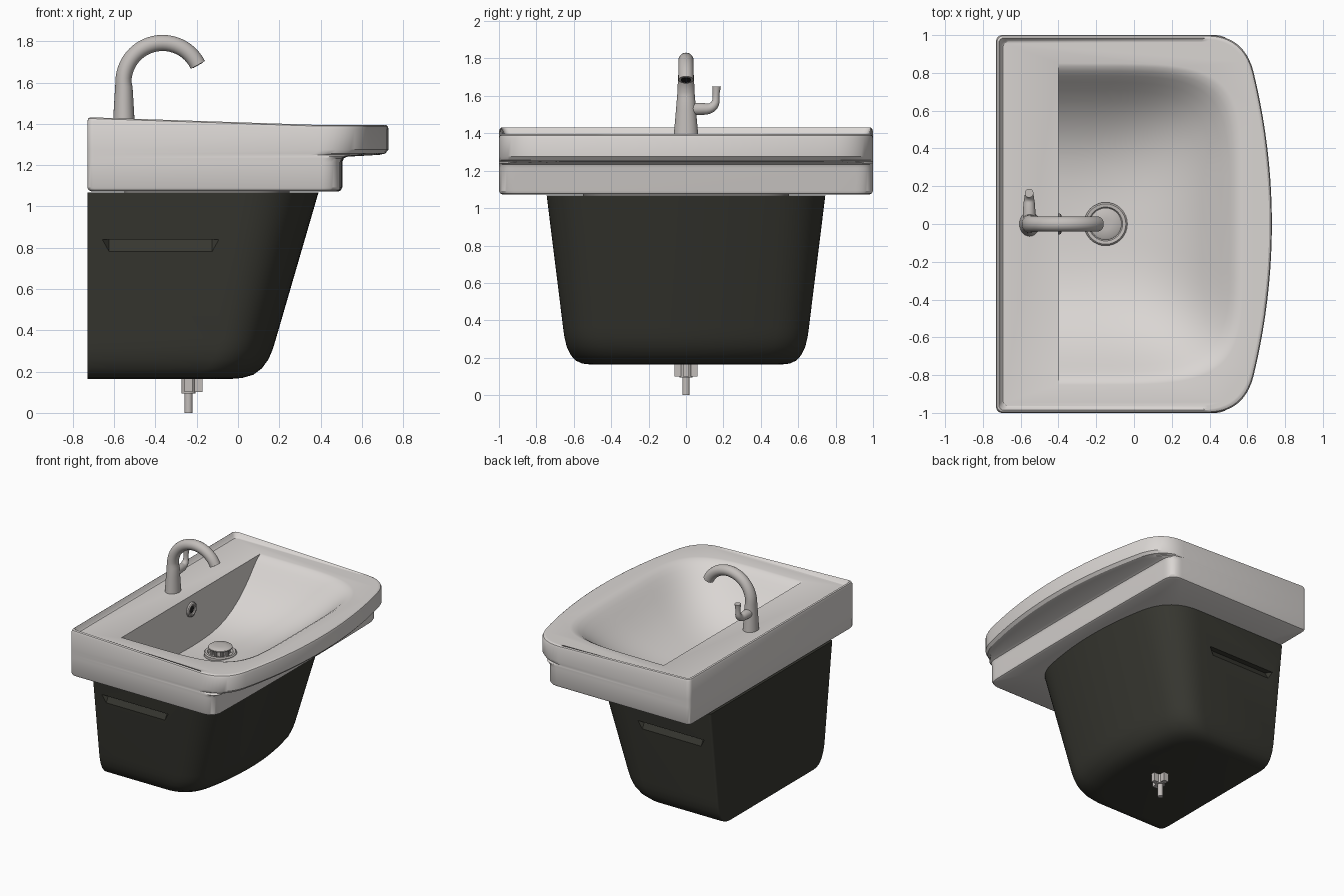
import bpy, bmesh, math
from mathutils import Vector

if "Cube" in bpy.data.objects:
    bpy.data.objects.remove(bpy.data.objects["Cube"])


def material(name, rgb):
    m = bpy.data.materials.new(name)
    m.diffuse_color = (*rgb, 1)
    m.use_nodes = True
    m.node_tree.nodes["Principled BSDF"].inputs["Base Color"].default_value = m.diffuse_color
    return m


CERAMIC = material("ceramic", (0.70, 0.67, 0.65))
DARK = material("dark_cabinet", (0.038, 0.038, 0.03))
METAL = material("metal", (0.54, 0.51, 0.49))
HOLE = material("hole_black", (0.015, 0.015, 0.015))


def loft(name, rings, mat=None):
    """Closed solid skinned through rings that share one point count."""
    bm = bmesh.new()
    vs = [[bm.verts.new(p) for p in r] for r in rings]
    n = len(rings[0])
    for a, b in zip(vs, vs[1:]):
        for i in range(n):
            j = (i + 1) % n
            bm.faces.new((a[i], a[j], b[j], b[i]))
    bm.faces.new(vs[0])
    bm.faces.new(vs[-1])
    bmesh.ops.recalc_face_normals(bm, faces=bm.faces)
    me = bpy.data.meshes.new(name)
    bm.to_mesh(me)
    bm.free()
    ob = bpy.data.objects.new(name, me)
    bpy.context.collection.objects.link(ob)
    if mat:
        me.materials.append(mat)
    return ob


def smooth(ob, angle=35):
    bpy.ops.object.select_all(action='DESELECT')
    ob.select_set(True)
    bpy.context.view_layer.objects.active = ob
    bpy.ops.object.shade_smooth_by_angle(angle=math.radians(angle))


def cut(ob, cutter):
    mod = ob.modifiers.new("cut", 'BOOLEAN')
    mod.operation, mod.solver, mod.object = 'DIFFERENCE', 'EXACT', cutter
    bpy.ops.object.select_all(action='DESELECT')
    ob.select_set(True)
    bpy.context.view_layer.objects.active = ob
    bpy.ops.object.modifier_apply(modifier=mod.name)
    bpy.data.objects.remove(cutter)


def outline(z, front, w, bulge, rf, back=-0.73, rb=0.03, inset=0.0):
    """Plan outline with a bowed front; z is a number or a function of x."""
    front, w, back = front - inset, w - inset, back + inset
    fx = lambda y: front - bulge * (y / w) ** 2
    half = [(fx(y), y) for y in [(w - rf) * i / 10 for i in range(11)]]
    a, c, b = half[-1], (front - bulge, w), (front - bulge - rf, w)
    for i in range(1, 13):
        t = i / 12
        half.append(tuple((1 - t) ** 2 * a[k] + 2 * t * (1 - t) * c[k] + t * t * b[k] for k in (0, 1)))
    for i in range(5):
        t = math.radians(90 + 22.5 * i)
        half.append((back + rb + rb * math.cos(t), w - rb + rb * math.sin(t)))
    pts = half + [(x, -y) for x, y in reversed(half[1:])]
    return [(x, y, z(x) if callable(z) else z) for x, y in pts]


def tube(name, path, radii, mat, n=20):
    """Round tube along a path; each radius is (along the bend plane, across it)."""
    path = [Vector(p) for p in path]
    side = Vector((0, 1, 0)) if abs(path[0].y - path[-1].y) < 1e-6 else Vector((1, 0, 0))
    rings = []
    for i, p in enumerate(path):
        t = (path[min(i + 1, len(path) - 1)] - path[max(i - 1, 0)]).normalized()
        u = side.cross(t)
        ru, rs = radii[i]
        rings.append([p + u * ru * math.cos(q) + side * rs * math.sin(q)
                      for q in [2 * math.pi * k / n for k in range(n)]])
    ob = loft(name, rings, mat)
    smooth(ob)
    return ob


def lathe(name, x, y, profile, mat, n=32):
    rings = [[(x + r * math.cos(2 * math.pi * k / n), y + r * math.sin(2 * math.pi * k / n), z)
              for k in range(n)] for r, z in profile]
    ob = loft(name, rings, mat)
    smooth(ob)
    return ob


# Basin: hidden bowl underside, lower body, overhanging rim, then a lip falling to the deck
DECK = 1.395
top = lambda x: DECK + 0.037 * min(1, max(0, (0.38 - x) / 1.1))
rim = dict(w=1.0, bulge=0.15, rf=0.19)
low = dict(w=1.0, bulge=0.012, rf=0.09)
stub = dict(front=0.25, w=0.55, bulge=0.05, rf=0.15, back=-0.55)
basin = loft("basin", [
    outline(0.96, **stub), outline(1.073, **stub),
    outline(1.073, 0.505, inset=0.018, **low),
    outline(1.079, 0.505, inset=0.006, **low),
    outline(1.092, 0.505, **low), outline(1.215, 0.505, **low),
    outline(1.233, 0.513, **low), outline(1.241, 0.53, **low),
    outline(1.25, 0.685, **rim), outline(1.256, 0.712, **rim),
    outline(1.275, 0.73, **rim),
    outline(lambda x: top(x) - 0.02, 0.73, **rim),
    outline(lambda x: top(x) - 0.006, 0.73, inset=0.005, **rim),
    outline(top, 0.73, inset=0.014, **rim),
    outline(lambda x: top(x) * 0.75 + DECK * 0.25, 0.73, inset=0.02, **rim),
    outline(lambda x: top(x) * 0.2 + DECK * 0.8, 0.73, inset=0.028, **rim),
    outline(DECK, 0.73, inset=0.036, **rim)], CERAMIC)

# Bowl with a flat upright back wall and curved sides and front
rings = []
for rho, z in [(0.03, 1.0), (0.15, 1.003), (0.28, 1.01), (0.4, 1.028), (0.5, 1.054),
               (0.6, 1.093), (0.7, 1.148), (0.78, 1.205), (0.85, 1.265), (0.9, 1.313),
               (0.94, 1.35), (0.97, 1.375), (1.0, 1.391), (1.02, 1.3952), (1.02, 1.6)]:
    p = 2.2 + 3.0 * rho
    ring = []
    for k in range(49):
        t = math.radians(-90 + 180 * k / 48)
        c, s = max(0.0, math.cos(t)) if 0 < k < 48 else 0.0, math.sin(t)
        ring.append((-0.40 + 0.96 * rho * c ** (2 / p),
                     0.835 * rho * math.copysign(abs(s) ** (2 / p), s), z))
    rings.append(ring)
cut(basin, loft("bowl_cutter", rings))
smooth(basin, 32)

# Dark cabinet, hollow at the top to receive the bowl
cab = dict(bulge=0.1, rf=0.17, rb=0.015)
cab_top = dict(bulge=0.115, rf=0.24, rb=0.015)
cabinet = loft("cabinet", [outline(z, f, w, **cab) for z, w, f in
               [(0.165, 0.52, -0.03), (0.169, 0.555, 0.02), (0.185, 0.59, 0.075),
                (0.215, 0.617, 0.115), (0.26, 0.638, 0.148), (0.31, 0.65, 0.169),
                (0.36, 0.657, 0.184)]]
               + [outline(1.068, 0.39, 0.745, **cab_top),
                  outline(1.068, 0.35, 0.70, back=-0.69, **cab_top),
                  outline(0.93, 0.30, 0.67, back=-0.69, **cab_top)], DARK)

# Side grip recesses with tapered ends
for s in (-1, 1):
    prof = [(0.675, 0.84), (0.80, 0.84), (0.80, 0.765), (0.72, 0.765)]
    rings = [[(x, s * (y + (d if i in (0, 3) else 0)), z) for i, (y, z) in enumerate(prof)]
             for x, d in ((-0.66, 0.045), (-0.625, 0), (-0.125, 0), (-0.09, 0.045))]
    cut(cabinet, loft("grip_cutter", rings))
smooth(cabinet, 32)

# Faucet: tapered stem flowing into a hooked spout
path = [(-0.553, 0, z) for z in (1.385, 1.45, 1.52, 1.58)]
radii = [(0.054, 0.066), (0.05, 0.06), (0.046, 0.054), (0.042, 0.049)]
for i in range(25):
    a = math.radians(180 - 154 * i / 24)
    path.append((-0.365 + 0.19 * math.cos(a), 0, 1.602 + 0.19 * math.sin(a)))
    radii.append((0.039, max(0.04, 0.047 - 0.001 * i)))
tube("faucet_spout", path, radii, METAL, 28)
d = (Vector(path[-1]) - Vector(path[-2])).normalized()
tip = Vector(path[-1])
tube("spout_opening", [tip - d * 0.004, tip + d * 0.002], [(0.028, 0.028)] * 2, HOLE)

# Faucet lever
path = [(-0.555, y, 1.53) for y in (0.03, 0.07, 0.11)]
path += [(-0.555, 0.11 + 0.05 * math.sin(math.radians(a)), 1.58 - 0.05 * math.cos(math.radians(a)))
         for a in range(15, 91, 15)]
path += [(-0.555, 0.161, 1.61), (-0.555, 0.163, 1.65)]
radii = [0.033, 0.033, 0.03, 0.028, 0.026, 0.025, 0.023, 0.021, 0.019, 0.018, 0.023]
tube("faucet_lever", path, [(r, r) for r in radii], METAL)

# Drain: flange, ribbed neck and raised plug
lathe("drain_flange", -0.15, 0, [(0.115, 0.985), (0.115, 1.028), (0.107, 1.036),
                                 (0.09, 1.034), (0.08, 1.016)], METAL)
lathe("drain_neck", -0.15, 0, [(0.045, 1.0), (0.045, 1.06)], METAL)
for k in range(8):
    a = k * math.pi / 4
    lathe("drain_rib", -0.15 + 0.06 * math.cos(a), 0.06 * math.sin(a),
          [(0.01, 1.0), (0.01, 1.065)], METAL, 8)
lathe("drain_plug", -0.15, 0, [(0.078, 1.06), (0.085, 1.064), (0.085, 1.072),
                               (0.075, 1.079), (0.03, 1.083)], METAL)

# Overflow ring and hole in the back wall
bpy.ops.mesh.primitive_torus_add(location=(-0.398, 0, 1.29), rotation=(0, math.pi / 2, 0),
                                 major_radius=0.04, minor_radius=0.016,
                                 major_segments=32, minor_segments=10)
ring = bpy.context.object
ring.name = "overflow_ring"
ring.data.materials.append(METAL)
smooth(ring)
bpy.ops.mesh.primitive_cylinder_add(radius=0.028, depth=0.008, location=(-0.398, 0, 1.29),
                                    rotation=(0, math.pi / 2, 0))
hole = bpy.context.object
hole.name = "overflow_hole"
hole.data.materials.append(HOLE)

# Outlet valve and tail pipe underneath
lathe("tail_pipe", -0.24, 0, [(0.02, 0.0), (0.02, 0.18)], METAL, 20)
lathe("valve_body", -0.24, 0, [(0.034, 0.095), (0.034, 0.18)], METAL, 20)
for name, loc, size in [("valve_arm", (-0.22, 0, 0.138), (0.095, 0.03, 0.075)),
                        ("valve_wings", (-0.24, 0, 0.135), (0.04, 0.125, 0.07))]:
    bpy.ops.mesh.primitive_cube_add(size=1, location=loc)
    ob = bpy.context.object
    ob.name, ob.scale = name, size
    ob.data.materials.append(METAL)
